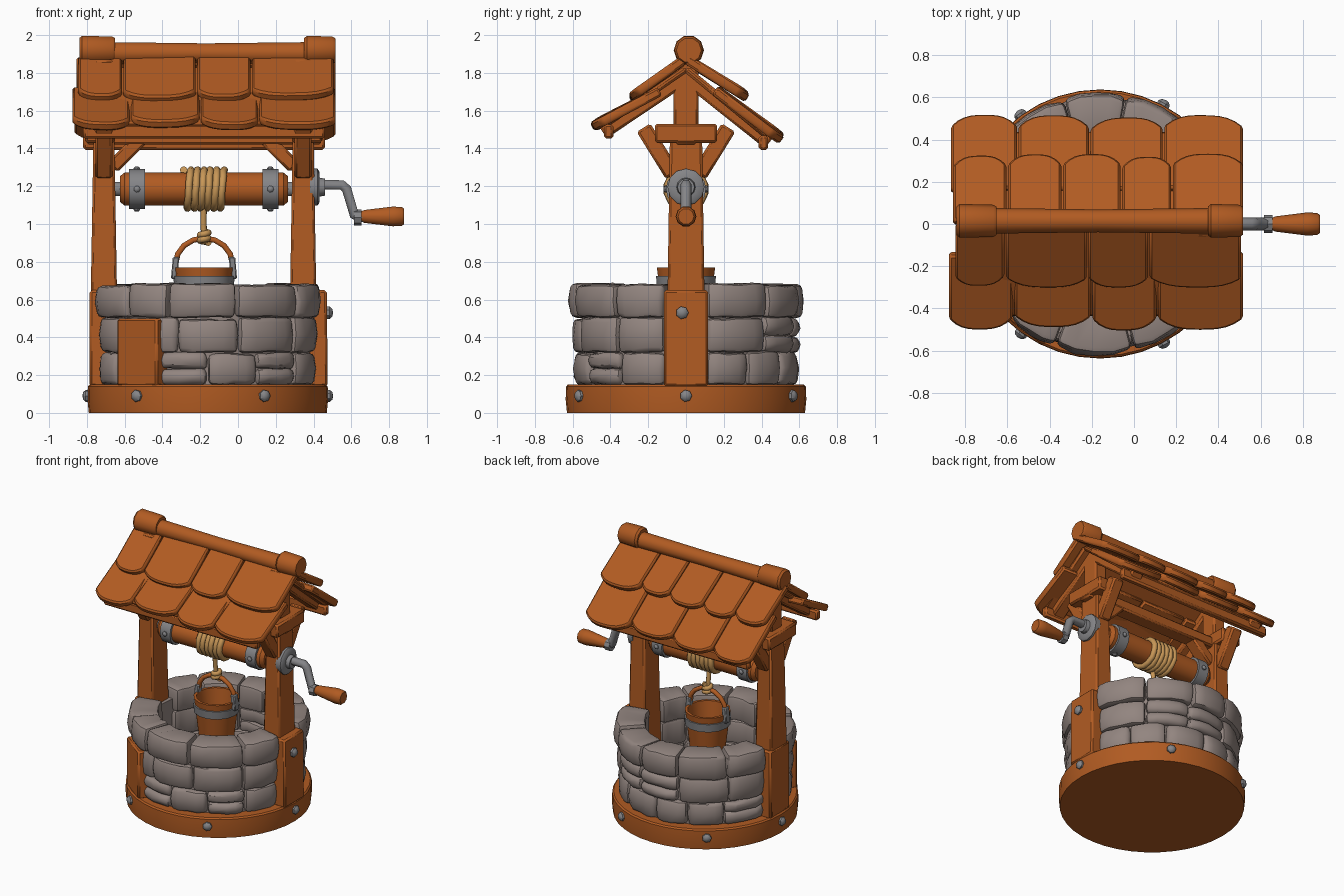
import bpy, bmesh, math, random
from mathutils import Vector as V

random.seed(4)
cube = bpy.data.objects.get("Cube")
if cube:
    bpy.data.objects.remove(cube, do_unlink=True)


def material(name, rgb):
    m = bpy.data.materials.new(name)
    m.use_nodes = True
    m.diffuse_color = (*rgb, 1)
    m.node_tree.nodes["Principled BSDF"].inputs["Base Color"].default_value = (*rgb, 1)
    return m


WOOD = material("warm_wood", (0.44, 0.105, 0.016))
STONE = material("grey_stone", (0.29, 0.235, 0.215))
METAL = material("dull_metal", (0.235, 0.235, 0.245))
ROPE = material("straw_rope", (0.58, 0.31, 0.095))
X, Y, Z = V((1, 0, 0)), V((0, 1, 0)), V((0, 0, 1))
CX = -0.16  # well axis


def finish(bm, name, mat, bevel=0.0, segments=1):
    bmesh.ops.remove_doubles(bm, verts=bm.verts, dist=1e-5)
    bmesh.ops.recalc_face_normals(bm, faces=bm.faces)
    bm.normal_update()
    if bevel:
        edges = [e for e in bm.edges if e.calc_face_angle(0) > math.radians(36)]
        bmesh.ops.bevel(bm, geom=edges, offset=bevel, offset_type='OFFSET', segments=segments,
                        profile=0.5, affect='EDGES', clamp_overlap=True)
        bm.normal_update()
    for f in bm.faces:
        f.smooth = True
    for e in bm.edges:
        e.smooth = e.calc_face_angle(0) < math.radians(38)
    me = bpy.data.meshes.new(name)
    bm.to_mesh(me)
    bm.free()
    me.materials.append(mat)
    ob = bpy.data.objects.new(name, me)
    bpy.context.collection.objects.link(ob)
    return ob


def loft(name, rings, mat, bevel=0.0, segments=1):
    """Skin equal rings of points and cap both ends."""
    bm = bmesh.new()
    rows = [[bm.verts.new(p) for p in ring] for ring in rings]
    n = len(rows[0])
    for a, b in zip(rows, rows[1:]):
        for i in range(n):
            bm.faces.new((a[i], a[(i + 1) % n], b[(i + 1) % n], b[i]))
    bm.faces.new(rows[0])
    bm.faces.new(rows[-1])
    return finish(bm, name, mat, bevel, segments)


def bar(name, a, b, w, h, side=X, w2=None, h2=None, mat=WOOD, bevel=0.012):
    """Beam from a to b; w is measured along side, h across it."""
    a, b = V(a), V(b)
    up = (b - a).cross(side).normalized()
    rings = [[p + side * (sx * ww / 2) + up * (sy * hh / 2)
              for sx, sy in ((-1, -1), (1, -1), (1, 1), (-1, 1))]
             for p, ww, hh in ((a, w, h), (b, w2 or w, h2 or h))]
    return loft(name, rings, mat, bevel)


def lathe(name, profile, mat, origin=(0, 0, 0), axis=Z, segs=16, closed=False):
    """Turn (radius, height) points around an axis."""
    bm = bmesh.new()
    q = axis.to_track_quat('Z', 'Y')
    rows = [[bm.verts.new(V(origin) + q @ V((r * math.cos(t), r * math.sin(t), h)))
             for t in (math.tau * i / segs for i in range(segs))] for r, h in profile]
    pairs = list(zip(rows, rows[1:])) + ([(rows[-1], rows[0])] if closed else [])
    for a, b in pairs:
        for i in range(segs):
            j = (i + 1) % segs
            bm.faces.new((a[i], a[j], b[j], b[i]))
    bmesh.ops.dissolve_degenerate(bm, dist=1e-5, edges=bm.edges)
    return finish(bm, name, mat)


def tube(name, pts, radius, mat, res=2):
    cu = bpy.data.curves.new(name, 'CURVE')
    cu.dimensions = '3D'
    cu.bevel_depth, cu.bevel_resolution, cu.use_fill_caps = radius, res, True
    sp = cu.splines.new('POLY')
    sp.points.add(len(pts) - 1)
    for p, co in zip(sp.points, pts):
        p.co = (*co, 1)
    cu.materials.append(mat)
    ob = bpy.data.objects.new(name, cu)
    bpy.context.collection.objects.link(ob)


def bolt(name, at, axis, s=0.032):
    lathe(name, [(0, -s), (s, -s), (s, 0.3 * s), (0.65 * s, 0.7 * s), (0, 0.85 * s)], METAL, at, axis, 7)


def around(deg, r, z):
    t = math.radians(deg)
    return V((CX + r * math.cos(t), r * math.sin(t), z))


# Wooden base with bolts
lathe("base_ring", [(0, 0), (0.63, 0), (0.637, 0.07), (0.635, 0.14), (0.625, 0.15), (0, 0.15)],
      WOOD, (CX, 0, 0), segs=40)
for i, deg in enumerate((0, 62, 126, 180, 234, 298)):
    bolt(f"base_bolt_{i}", around(deg, 0.637, 0.09), around(deg, 1, 0) - V((CX, 0, 0)))

# Stone wall: liner and three courses of separate stones
lathe("wall_core", [(0, 0.14), (0.55, 0.14), (0.55, 0.6), (0.46, 0.6), (0.46, 0.17), (0, 0.17)],
      STONE, (CX, 0, 0), segs=32)


def stone(name, a0, a1, r0, r1, z0, z1):
    rings = []
    for i in range(5):
        a = a0 + (a1 - a0) * i / 4
        bulge = 0.0 if i in (0, 4) else 0.012
        section = ((r0, z0), (r1 + bulge, z0), (r1 + bulge + 0.012, (z0 + z1) / 2), (r1 + bulge, z1), (r0, z1))
        rings.append([around(a, r, z) + V([random.uniform(-0.005, 0.005) for _ in range(3)])
                      for r, z in section])
    loft(name, rings, STONE, 0.024, 2)


courses = ((0.15, 0.32, 0.43, 0.575, 6), (0.32, 0.505, 0.43, 0.58, 5), (0.505, 0.68, 0.41, 0.6, 5))
for c, (z0, z1, r0, r1, n) in enumerate(courses):
    for half in (0, 180):
        cuts = [half + 11 + 158 * i / n + (random.uniform(-5, 5) if 0 < i < n else 0) for i in range(n + 1)]
        for i, (a, b) in enumerate(zip(cuts, cuts[1:])):
            name = f"wall_stone_{c}_{half}_{i}"
            top = z1 + random.uniform(-0.008, 0.006)
            if c < 2 and random.random() < 0.28:
                mid = z0 + (z1 - z0) * random.uniform(0.42, 0.58)
                stone(name + "_low", a + 0.4, b - 0.4, r0, r1, z0, mid)
                stone(name + "_high", a + 0.4, b - 0.4, r0, r1, mid, top)
            else:
                stone(name, a + 0.4, b - 0.4, r0, r1, z0, top)

# Planks fixed to the wall
t = math.radians(232.5)
bar("front_plank", around(232.5, 0.56, 0.14), around(232.5, 0.56, 0.5), 0.27, 0.12, V((-math.sin(t), math.cos(t), 0)))
bar("left_plank", (0.425, 0, 0.14), (0.42, 0, 0.65), 0.1, 0.235)
bar("right_plank", (-0.735, 0, 0.14), (-0.735, 0, 0.65), 0.1, 0.235)
bolt("plank_bolt", (0.475, -0.02, 0.53), X, 0.034)

# Posts, gable frames and braces, one set at each end
for side, x, s in (("left", 0.345, 1), ("right", -0.71, -1)):
    bar(side + "_post", (x, 0, 0.15), (x, 0, 1.48), 0.155, 0.21, w2=0.11, h2=0.17)
    bar(side + "_king_post", (x, 0, 1.45), (x, 0, 1.87), 0.1, 0.13)
    bar(side + "_tie_beam", (x + 0.02 * s, -0.165, 1.48), (x + 0.02 * s, 0.165, 1.48), 0.16, 0.1)
    bar(side + "_lintel_bracket", (x - 0.045 * s, 0, 1.3), (x - 0.215 * s, 0, 1.47), 0.1, 0.075, Y)
    for face, d, low in (("front", -1, 1.485), ("back", 1, 1.43)):
        bar(f"{side}_{face}_brace", (x, 0.07 * d, 1.26), (x, 0.225 * d, 1.51), 0.09, 0.085)
        bar(f"{side}_{face}_rafter", (x, 0, 1.78), (x, 0.44 * d, low), 0.1, 0.075)
bar("lintel", (-0.8, 0, 1.46), (0.44, 0, 1.46), 0.11, 0.08, Y)

# Roof boards, eave beams and shingles
for face, d, low in (("front", -1, 1.525), ("back", 1, 1.465)):
    bar(face + "_roof_board", (-0.17, 0, 1.82), (-0.17, 0.43 * d, low), 1.24, 0.035)
    bar(face + "_eave_beam", (-0.82, 0.41 * d, low - 0.035), (0.46, 0.41 * d, low - 0.035), 0.05, 0.075, Y)


def shingle(name, x0, x1, top, end):
    a, b = V((0, *top)), V((0, *end))
    b.z += random.uniform(-0.012, 0.012)
    length = (b - a).length * random.uniform(0.97, 1.03)
    down = (b - a).normalized()
    normal = down.cross(X)
    if normal.z < 0:
        normal = -normal
    tilt = random.uniform(-0.01, 0.01)
    outline = [(0, 0), *((k / 10, length * (1 - 0.15 * abs(k / 5 - 1) ** 3)) for k in range(11)), (1, 0)]
    upper = [a + X * (x0 + 0.004 + (x1 - x0 - 0.008) * u) + down * v + normal * tilt * (u - 0.5)
             for u, v in outline]
    loft(name, [upper, [p - normal * 0.05 for p in upper]], WOOD, 0.011)


rows = {
    "front_upper": ((-0.02, 1.89), (-0.3, 1.69), (-0.85, -0.61, -0.22, 0.07, 0.51)),
    "front_lower": ((-0.15, 1.725), (-0.5, 1.55), (-0.88, -0.57, -0.2, 0.11, 0.52)),
    "back_upper": ((0.02, 1.89), (0.33, 1.7), (-0.86, -0.6, -0.34, -0.06, 0.18, 0.52)),
    "back_lower": ((0.17, 1.73), (0.52, 1.47), (-0.87, -0.55, -0.21, 0.14, 0.52)),
}
for row, (top, end, xs) in rows.items():
    for i, (x0, x1) in enumerate(zip(xs, xs[1:])):
        shingle(f"{row}_shingle_{i}", x0, x1, top, end)

# Ridge log with thicker end caps
lathe("ridge_log", [(0, -0.8), (0.062, -0.8), (0.054, -0.17), (0.062, 0.48), (0, 0.48)], WOOD, (0, 0.015, 1.905), X, 10)
for side, x0, x1 in (("right", -0.84, -0.65), ("left", 0.35, 0.515)):
    lathe(side + "_ridge_cap", [(0, x0), (0.068, x0), (0.08, x0 + 0.015), (0.076, x1 - 0.015), (0.066, x1), (0, x1)],
          WOOD, (0, 0.015, 1.92), X, 10)

# Winding drum with metal bands
AX = 1.185
lathe("drum", [(0, -0.625), (0.07, -0.625), (0.09, -0.6), (0.088, -0.17), (0.09, 0.24), (0.07, 0.265), (0, 0.265)],
      WOOD, (0, 0, AX), X, 14)
lathe("drum_axle", [(0, -0.7), (0.04, -0.7), (0.04, 0.44), (0, 0.44)], METAL, (0, 0, AX), X, 10)
for side, x in (("right", -0.535), ("left", 0.172)):
    lathe(side + "_drum_band", [(0.08, x - 0.042), (0.106, x - 0.042), (0.106, x + 0.042), (0.08, x + 0.042)],
          METAL, (0, 0, AX), X, 16, True)
    for i, n in enumerate((Y, -Y, Z, -Z)):
        bolt(f"{side}_band_bolt_{i}", V((x, 0, AX)) + n * 0.105, n, 0.018)

# Rope: coils, hanging length and knot
coils = [(-0.285 + 0.21 * i / 84 + random.uniform(-0.003, 0.003), 0.101 * math.sin(math.tau * i / 14),
          AX + 0.101 * math.cos(math.tau * i / 14)) for i in range(85)]
tube("rope_coils", coils, 0.02, ROPE)
tube("hanging_rope", [(-0.18, -0.02, 1.1), (-0.183, -0.01, 1.02), (-0.178, 0, 0.9)], 0.017, ROPE)
knot = [(-0.18 + 0.024 * math.cos(i * 0.7), 0.024 * math.sin(i * 0.7), 0.9 + 0.06 * i / 20) for i in range(21)]
tube("rope_knot", knot, 0.017, ROPE)

# Bucket
BX = -0.18
lathe("bucket", [(0, 0.47), (0.122, 0.47), (0.158, 0.77), (0.138, 0.77), (0.108, 0.51), (0, 0.51)], WOOD, (BX, 0, 0), segs=14)
lathe("bucket_band", [(0.14, 0.665), (0.157, 0.665), (0.163, 0.725), (0.14, 0.725)], METAL, (BX, 0, 0), segs=14, closed=True)
arc = [(BX + 0.15 * math.cos(a), 0, 0.79 + 0.135 * math.sin(a)) for a in (math.pi * i / 8 for i in range(9))]
tube("bucket_handle", arc, 0.017, WOOD, 1)
for side, s in (("left", 1), ("right", -1)):
    bar(side + "_bucket_ear", (BX + 0.158 * s, 0, 0.71), (BX + 0.148 * s, 0, 0.825), 0.034, 0.05, mat=METAL, bevel=0.006)

# Crank
lathe("crank_hub", [(0, 0.38), (0.098, 0.38), (0.098, 0.42), (0.085, 0.43), (0.05, 0.432), (0.045, 0.46), (0, 0.46)],
      METAL, (0, 0, 1.195), X, 12)
tube("crank_arm", [(0.42, 0, 1.207), (0.55, 0, 1.207), (0.575, 0, 1.185), (0.615, 0, 1.05), (0.64, 0, 1.035), (0.69, 0, 1.038)],
     0.03, METAL, 1)
lathe("crank_collar", [(0, 0.615), (0.042, 0.615), (0.042, 0.655), (0, 0.655)], METAL, (0, 0, 1.035), X, 8)
lathe("crank_grip", [(0, 0.655), (0.03, 0.655), (0.036, 0.67), (0.055, 0.82), (0.052, 0.868), (0.042, 0.88), (0, 0.88)],
      WOOD, (0, 0, 1.04), X, 10)
